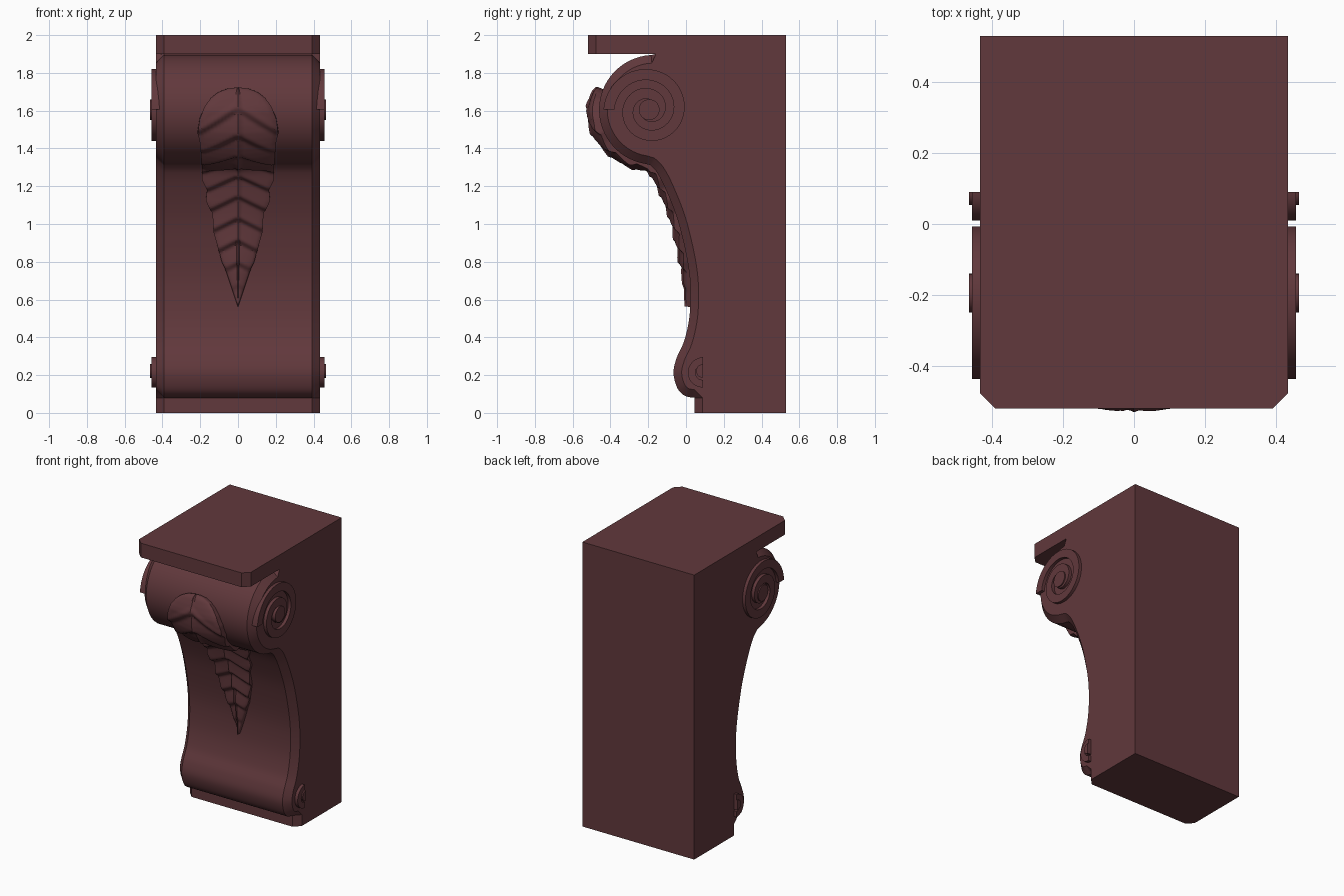
import bpy, bmesh, math
from mathutils import Vector

if "Cube" in bpy.data.objects:
    bpy.data.objects.remove(bpy.data.objects["Cube"])

wood = bpy.data.materials.new("dark_wood")
wood.diffuse_color = (0.12, 0.04, 0.045, 1)
wood.use_nodes = True
wood.node_tree.nodes["Principled BSDF"].inputs["Base Color"].default_value = wood.diffuse_color


def finish(name, bm, angle=30):
    bmesh.ops.remove_doubles(bm, verts=bm.verts, dist=1e-5)
    bmesh.ops.recalc_face_normals(bm, faces=bm.faces)
    me = bpy.data.meshes.new(name)
    bm.to_mesh(me)
    bm.free()
    ob = bpy.data.objects.new(name, me)
    bpy.context.collection.objects.link(ob)
    me.materials.append(wood)
    bpy.ops.object.select_all(action='DESELECT')
    ob.select_set(True)
    bpy.context.view_layer.objects.active = ob
    bpy.ops.object.shade_smooth_by_angle(angle=math.radians(angle))
    return ob


def lerp_table(table, z):
    # table runs from high z to low z
    for (za, a), (zb, b) in zip(table, table[1:]):
        if za >= z >= zb:
            return a + (b - a) * (za - z) / (za - zb)
    return table[0][1] if z > table[0][0] else table[-1][1]


def catmull(pts, n=6):
    out = []
    for i in range(len(pts) - 1):
        p = [Vector(pts[max(0, min(len(pts) - 1, i + k))]) for k in (-1, 0, 1, 2)]
        for j in range(n):
            t = j / n
            out.append(0.5 * (2 * p[1] + (p[2] - p[0]) * t
                       + (2 * p[0] - 5 * p[1] + 4 * p[2] - p[3]) * t * t
                       + (3 * p[1] - p[0] - 3 * p[2] + p[3]) * t ** 3))
    return out + [Vector(pts[-1])]


# Front curve (y, z): round scroll, hollow, small foot scroll
C, R, CH = Vector((-0.17, 1.605)), 0.29, 0.043
arc = [C + R * Vector((math.cos(math.radians(a)), math.sin(math.radians(a))))
       for a in range(93, 264, 6)]
hollow = catmull([(-0.19, 1.312), (-0.155, 1.275), (-0.11, 1.19), (-0.05, 1.04), (-0.01, 0.89),
                  (0.016, 0.75), (0.024, 0.63), (0.017, 0.5), (-0.01, 0.38), (-0.05, 0.29),
                  (-0.066, 0.21), (-0.045, 0.13), (-0.005, 0.09), (0.045, 0.08)])
curve = arc + hollow
lengths = [0]
for a, b in zip(curve, curve[1:]):
    lengths.append(lengths[-1] + (b - a).length)


def at(s):
    for i in range(len(curve) - 1):
        if s <= lengths[i + 1]:
            t = (s - lengths[i]) / (lengths[i + 1] - lengths[i])
            return curve[i].lerp(curve[i + 1], t)
    return curve[-1]


def inward(s, w):
    d = (at(s + w) - at(max(0, s - w))).normalized()
    return Vector((-d.y, d.x))


# Body: front outline between, set-back outline on both sides for the chamfer
front = [Vector(p) for p in ((0.53, 0), (0.53, 2), (-0.52, 2), (-0.52, 1.9), (-0.16, 1.9))]
front += curve + [Vector((0.045, 0))]
shift = Vector((CH, 0))
side = front[:2] + [front[2] + shift, front[3] + shift, front[4]]
side += [p + CH * inward(s, 0.012) for p, s in zip(curve[:-1], lengths)]
side += [curve[-1] + shift, front[-1] + shift]
bm = bmesh.new()
rows = [[bm.verts.new((x, p.x, p.y)) for p in prof]
        for x, prof in ((-0.435, side), (-0.392, front), (0.392, front), (0.435, side))]
n = len(front)
for a, b in zip(rows, rows[1:]):
    for i in range(n):
        j = (i + 1) % n
        bm.faces.new((a[i], a[j], b[j], b[i]))
bm.faces.new(rows[0])
bm.faces.new(rows[-1])
finish("bracket_body", bm)


# Spiral bands and eyes on the flanks
def spiral(name, cy, cz, r0, r1, a0, a1, width, x0, x1, steps):
    for sgn, tag in ((1, "right"), (-1, "left")):
        bm = bmesh.new()
        prev = None
        for i in range(steps + 1):
            t = i / steps
            a = math.radians(a0 + (a1 - a0) * t)
            r = r0 + (r1 - r0) * t
            ri = max(r - width, 0.0)
            ring = [bm.verts.new((sgn * x, cy + q * math.cos(a), cz + q * math.sin(a)))
                    for q, x in ((ri, x0), (r, x0), (r, x1), (ri, x1))]
            if prev:
                for k in range(4):
                    m = (k + 1) % 4
                    if ri > 0 or k != 3:
                        bm.faces.new((prev[k], prev[m], ring[m], ring[k]))
            if i in (0, steps) and (ri > 0 or abs(a1 - a0) < 359):
                bm.faces.new(ring)
            prev = ring
        finish(f"{name}_{tag}", bm)


spiral("upper_spiral", -0.197, 1.605, 0.24, 0.055, 180, -480, 0.058, 0.40, 0.457, 80)
spiral("upper_eye", -0.195, 1.605, 0.055, 0.055, 0, 360, 1, 0.42, 0.465, 28)
spiral("lower_spiral", 0.09, 0.21, 0.085, 0.075, 90, 270, 0.04, 0.38, 0.457, 18)
spiral("lower_eye", 0.09, 0.222, 0.036, 0.036, 90, 270, 1, 0.38, 0.465, 14)

# Leaf hugging the front curve, with raked ribs and a central vein
half_w = [(1.715, 0.0), (1.708, 0.06), (1.69, 0.105), (1.66, 0.145), (1.62, 0.177), (1.56, 0.203),
          (1.49, 0.214), (1.44, 0.2), (1.37, 0.195), (1.31, 0.19), (1.24, 0.19), (1.19, 0.163),
          (1.13, 0.17), (1.06, 0.135), (0.96, 0.13), (0.9, 0.112), (0.8, 0.085), (0.77, 0.07),
          (0.56, 0.0)]
thick = [(1.715, 0.025), (1.6, 0.05), (1.5, 0.045), (1.4, 0.03), (1.3, 0.018), (1.0, 0.022),
         (0.75, 0.03), (0.56, 0.022)]
S = [k * lengths[-1] / 2000 for k in range(2001)]
s0 = next(s for s in S if at(s).x < -0.4 and at(s).y <= 1.714)
s1 = next(s for s in S if at(s).y <= 0.562)
us = [-1.0] + [-1 + k / 12 for k in range(25)] + [1.0]
bm = bmesh.new()
prev = None
N = 150
for i in range(N + 1):
    t = i / N
    s = s0 + (s1 - s0) * (t * t * 0.25 + t * 0.75)
    p, nrm = at(s), inward(s, 0.04)
    w, th = lerp_table(half_w, p.y), lerp_table(thick, p.y)
    ring = []
    for k, u in enumerate(us):
        x = u * w
        ph = ((s - s0 - 0.55 * abs(x)) / 0.125) % 1.0
        rib = min(ph / 0.75, (1 - ph) / 0.25) if s - s0 > 0.06 + 0.55 * abs(x) else 0.7
        h = th * (0.45 + 0.55 * math.sqrt(max(0, 1 - u * u))) + 0.02 * rib * min(1, w / 0.1)
        if abs(u) < 0.02:
            h += 0.008
        if k in (0, len(us) - 1):
            h = -0.02
        q = p - nrm * h
        ring.append(bm.verts.new((x, q.x, q.y)))
    if prev:
        for k in range(len(us) - 1):
            bm.faces.new((prev[k], prev[k + 1], ring[k + 1], ring[k]))
    prev = ring
finish("leaf", bm, 35)
